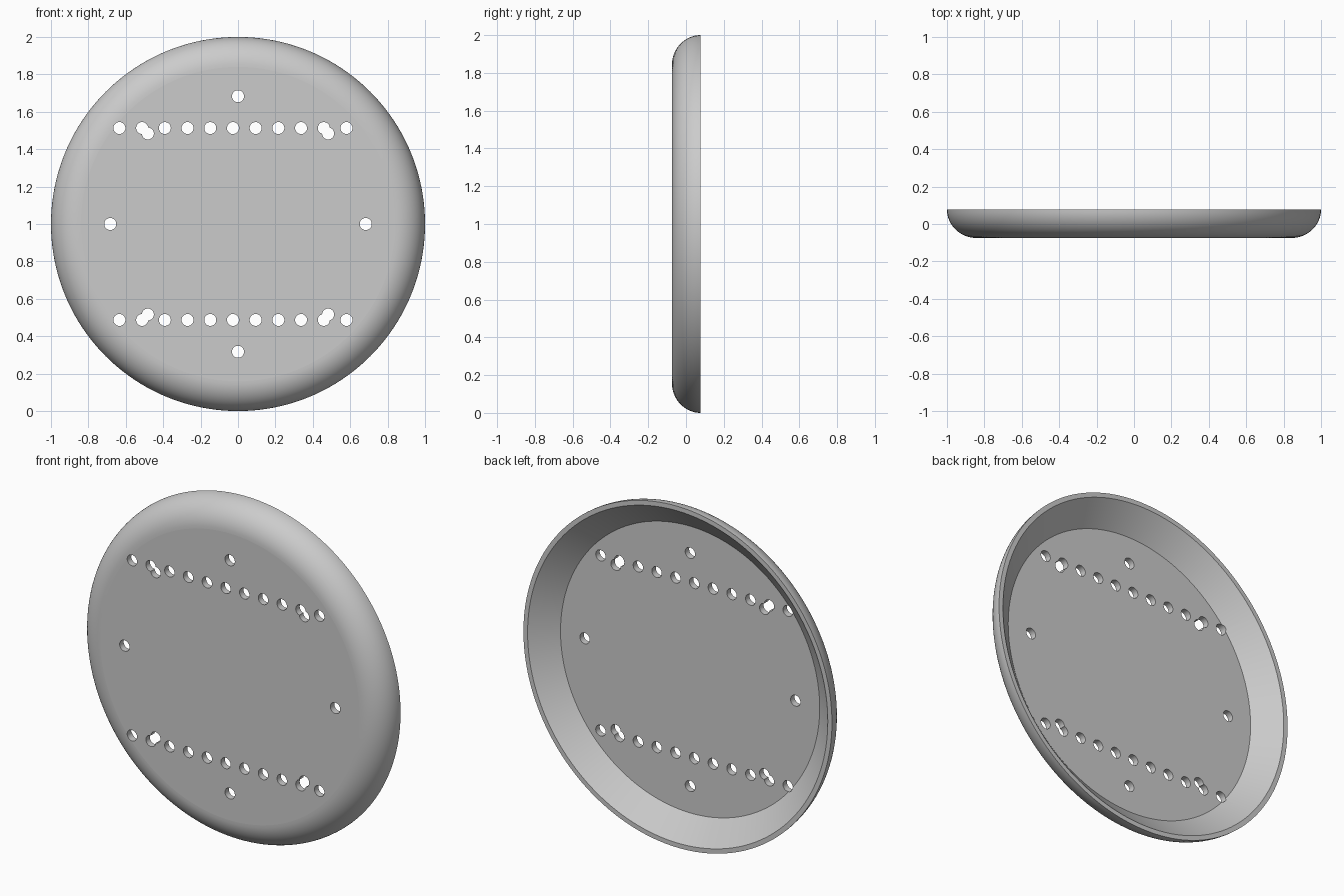
import bpy, bmesh, math
from mathutils import Matrix, Vector

cube = bpy.data.objects.get("Cube")
if cube:
    bpy.data.objects.remove(cube, do_unlink=True)

FRONT, BACK, FLOOR = -0.075, 0.077, -0.038
HOLE_R = 0.032

grey = bpy.data.materials.new("plain grey")
grey.use_nodes = True
colour = (0.6, 0.6, 0.6, 1)
grey.diffuse_color = colour
grey.node_tree.nodes["Principled BSDF"].inputs["Base Color"].default_value = colour


def finish(bm, name):
    bmesh.ops.recalc_face_normals(bm, faces=bm.faces)
    mesh = bpy.data.meshes.new(name)
    bm.to_mesh(mesh)
    bm.free()
    mesh.materials.append(grey)
    obj = bpy.data.objects.new(name, mesh)
    bpy.context.collection.objects.link(obj)
    return obj


def make_dish():
    # Rounded outer edge, thin rim and sloped inner wall, spun about y
    fillet_r, fillet_h = 0.16, BACK - FRONT
    profile = []
    for i in range(17):
        a = math.pi / 2 * i / 16
        profile.append((1 - fillet_r + fillet_r * math.sin(a),
                        BACK - fillet_h * math.cos(a)))
    profile += [(0.973, BACK), (0.84, FLOOR)]
    bm = bmesh.new()
    verts = [bm.verts.new((r, y, 1)) for r, y in profile]
    edges = [bm.edges.new(pair) for pair in zip(verts, verts[1:])]
    bmesh.ops.spin(bm, geom=verts + edges, cent=(0, 0, 1), axis=(0, 1, 0),
                   angle=math.tau, steps=160)
    bmesh.ops.remove_doubles(bm, verts=bm.verts, dist=0.0001)
    # Flat front face and flat inner floor
    bmesh.ops.holes_fill(bm, edges=[e for e in bm.edges if e.is_boundary], sides=0)
    return finish(bm, "round_dish")


def drill(target, centres):
    bm = bmesh.new()
    for x, z in centres:
        place = Matrix.Translation(Vector((x, -0.05, z))) @ Matrix.Rotation(math.pi / 2, 4, 'X')
        bmesh.ops.create_cone(bm, cap_ends=True, segments=32, radius1=HOLE_R,
                              radius2=HOLE_R, depth=0.2, matrix=place)
    cutter = finish(bm, "hole_cutter")
    cutter.hide_render = True
    mod = target.modifiers.new("holes", 'BOOLEAN')
    mod.operation, mod.solver, mod.object = 'DIFFERENCE', 'EXACT', cutter
    bpy.context.view_layer.objects.active = target
    bpy.ops.object.modifier_apply(modifier=mod.name)
    bpy.data.objects.remove(cutter, do_unlink=True)


dish = make_dish()

# Two rows of holes, plus one hole at each compass point
rows = [(-0.634 + 0.1214 * i, 1 + s * 0.513) for s in (-1, 1) for i in range(11)]
compass = [(0, 1.683), (0, 0.317), (-0.683, 1), (0.683, 1)]
drill(dish, rows + compass)

# Diagonal holes that overlap the rows
drill(dish, [(sx * 0.482, 1 + sz * 0.484) for sx in (-1, 1) for sz in (-1, 1)])

# Smooth the curved surfaces, keep the flat faces flat
bpy.ops.object.select_all(action='DESELECT')
dish.select_set(True)
bpy.context.view_layer.objects.active = dish
bpy.ops.object.shade_smooth_by_angle(angle=math.radians(30))
for face in dish.data.polygons:
    if abs(face.normal.y) > 0.9999:
        face.use_smooth = False
